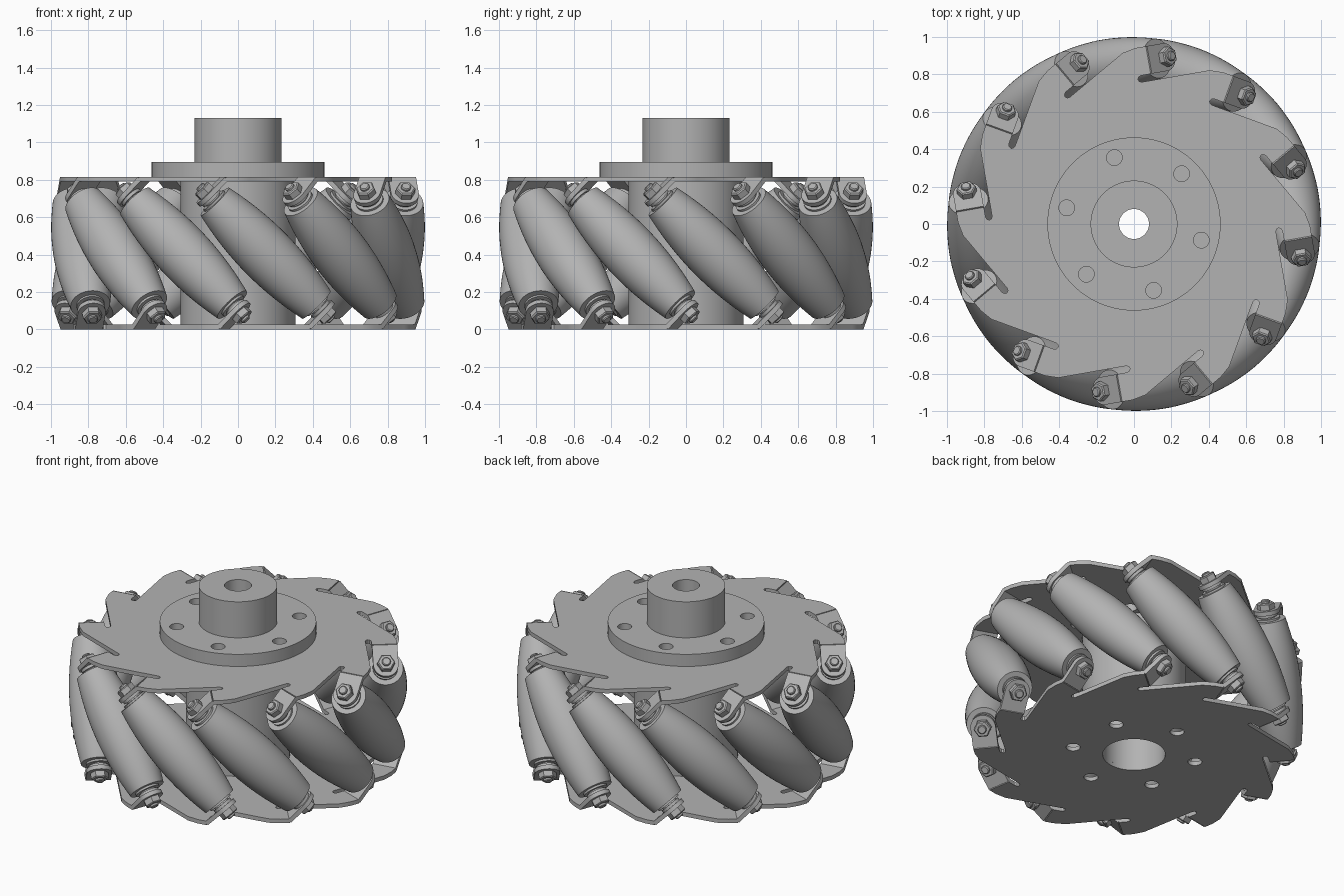
import bpy, bmesh, math
from math import pi, sin, cos, radians
from mathutils import Matrix

if "Cube" in bpy.data.objects:
    bpy.data.objects.remove(bpy.data.objects["Cube"])

COUNT = 12            # rollers
PHASE = radians(10)   # angle of the first roller
AXIS_R = 0.85         # distance of roller axes from the wheel axis
MID_Z = 0.408         # mid height between the plates
THICK = 0.026         # sheet thickness
TAB_S = 0.44          # tab position along the roller axis
HALF_LEN = 0.39       # half roller length

metal = bpy.data.materials.new("grey_metal")
metal.use_nodes = True
GREY = (0.45, 0.45, 0.45, 1)
metal.diffuse_color = GREY
metal.node_tree.nodes["Principled BSDF"].inputs["Base Color"].default_value = GREY


def finish(mesh):
    """Weld, then smooth shade with sharp edges kept."""
    bm = bmesh.new()
    bm.from_mesh(mesh)
    bmesh.ops.remove_doubles(bm, verts=bm.verts, dist=0.0001)
    bmesh.ops.recalc_face_normals(bm, faces=bm.faces)
    bm.to_mesh(mesh)
    bm.free()
    mesh.materials.clear()
    mesh.materials.append(metal)
    for p in mesh.polygons:
        p.use_smooth = True
    mesh.set_sharp_from_angle(angle=radians(30))
    return mesh


def place(name, mesh, matrix=Matrix()):
    ob = bpy.data.objects.new(name, mesh)
    bpy.context.collection.objects.link(ob)
    ob.matrix_world = matrix
    return ob


def circle(r, n=64, cx=0, cy=0, start=0.0, sweep=2 * pi):
    return [(cx + r * cos(start + sweep * i / n), cy + r * sin(start + sweep * i / n))
            for i in range(n)]


def sheet(name, loops, z0, z1):
    """Flat solid from an outline and hole loops."""
    curve = bpy.data.curves.new(name, 'CURVE')
    curve.dimensions = '2D'
    curve.fill_mode = 'BOTH'
    curve.extrude = (z1 - z0) / 2
    for loop in loops:
        s = curve.splines.new('POLY')
        s.points.add(len(loop) - 1)
        for p, (x, y) in zip(s.points, loop):
            p.co = (x, y, 0, 1)
        s.use_cyclic_u = True
    tmp = place(name + "_curve", curve)
    dg = bpy.context.evaluated_depsgraph_get()
    dg.update()
    mesh = bpy.data.meshes.new_from_object(tmp.evaluated_get(dg))
    bpy.data.objects.remove(tmp)
    mesh.transform(Matrix.Translation((0, 0, (z0 + z1) / 2)))
    mesh.name = name
    return finish(mesh)


def lathe(name, profile, n=40):
    """Turned solid from (radius, z) pairs, closed on the axis."""
    bm = bmesh.new()
    rings = [[bm.verts.new((x, y, z)) for x, y in circle(r, n)] for r, z in profile]
    for a, b in zip(rings, rings[1:]):
        for i in range(n):
            j = (i + 1) % n
            bm.faces.new((a[i], a[j], b[j], b[i]))
    bm.faces.new(rings[0])
    bm.faces.new(rings[-1])
    mesh = bpy.data.meshes.new(name)
    bm.to_mesh(mesh)
    bm.free()
    return finish(mesh)


# Hub: flange, boss and centre tube
bolts = [circle(0.042, 24, 0.37 * cos(a), 0.37 * sin(a))
         for a in (radians(46.5 + 60 * k) for k in range(6))]
place("hub_flange", sheet("hub_flange", [circle(0.463, 96), circle(0.08, 40)] + bolts,
                          2 * MID_Z, 0.895))
place("hub_boss", sheet("hub_boss", [circle(0.232, 80), circle(0.08, 40)], 0.895, 1.13))
place("centre_tube", sheet("centre_tube", [circle(0.307, 80), circle(0.185, 64)],
                           THICK, 2 * MID_Z - THICK))

# Toothed side plates with a slit beside every bent tab
plate_z = MID_Z - THICK / 2
fold_w = TAB_S - plate_z * math.sqrt(2)
fold_u = (TAB_S + fold_w) / math.sqrt(2)
tooth = [(0.911, 0.099), (0.925, 0.17), (0.925, fold_u), (0.775, fold_u), (0.775, 0.172),
         (0.768, 0.16), (0.757, 0.155), (0.746, 0.16), (0.74, 0.172)]
outline = []
for k in range(COUNT):
    a = -2 * pi * k / COUNT
    outline += [(v * cos(a) + u * sin(a), v * sin(a) - u * cos(a)) for v, u in tooth]
turn = Matrix.Rotation(PHASE, 4, 'Z')
local_bolts = [[(x * cos(PHASE) + y * sin(PHASE), y * cos(PHASE) - x * sin(PHASE))
                for x, y in loop] for loop in bolts]
plate = sheet("side_plate", [outline, circle(0.185, 64)] + local_bolts,
              MID_Z - THICK, MID_Z)
flip = Matrix.Rotation(pi, 4, 'X')
base = turn @ Matrix.Translation((0, 0, MID_Z))
place("top_plate", plate, base)
place("bottom_plate", plate, base @ flip)

# Bent tab with a rounded end, normal to the roller axis
half_w = 0.075
tab = sheet("tab", [[(half_w, -fold_w + 0.004), (-half_w, -fold_w + 0.004)]
                    + circle(half_w, 20, start=pi, sweep=pi) + [(half_w, 0)]],
            TAB_S - THICK / 2, TAB_S + THICK / 2)

# Barrel roller whose outer line follows the wheel circle
steps = [HALF_LEN * (i / 10 - 1) for i in range(21)]
barrel = [(1 - math.sqrt(AXIS_R ** 2 + s * s / 2), s) for s in steps]
roller = lathe("roller", barrel, 48)

# Bearing, washer, nut and bolt tip at each roller end
out = TAB_S + THICK / 2
bearing = lathe("bearing", [(0.075, HALF_LEN - 0.01), (0.075, HALF_LEN + 0.012),
                            (0.05, HALF_LEN + 0.012), (0.05, HALF_LEN + 0.02),
                            (0.062, HALF_LEN + 0.02), (0.062, TAB_S)], 32)
nut = lathe("nut", [(0.053, out), (0.053, out + 0.034), (0.046, out + 0.04)], 6)
tip = lathe("bolt_tip", [(0.026, out), (0.026, out + 0.05), (0.021, out + 0.055)], 20)

for k in range(COUNT):
    frame = (Matrix.Rotation(PHASE + 2 * pi * k / COUNT, 4, 'Z')
             @ Matrix.Translation((AXIS_R, 0, MID_Z)) @ Matrix.Rotation(pi / 4, 4, 'X'))
    place(f"roller_{k + 1}", roller, frame)
    for side, m in (("top", frame), ("bottom", frame @ flip)):
        for mesh in (tab, bearing, nut, tip):
            place(f"{side}_{mesh.name}_{k + 1}", mesh, m)
